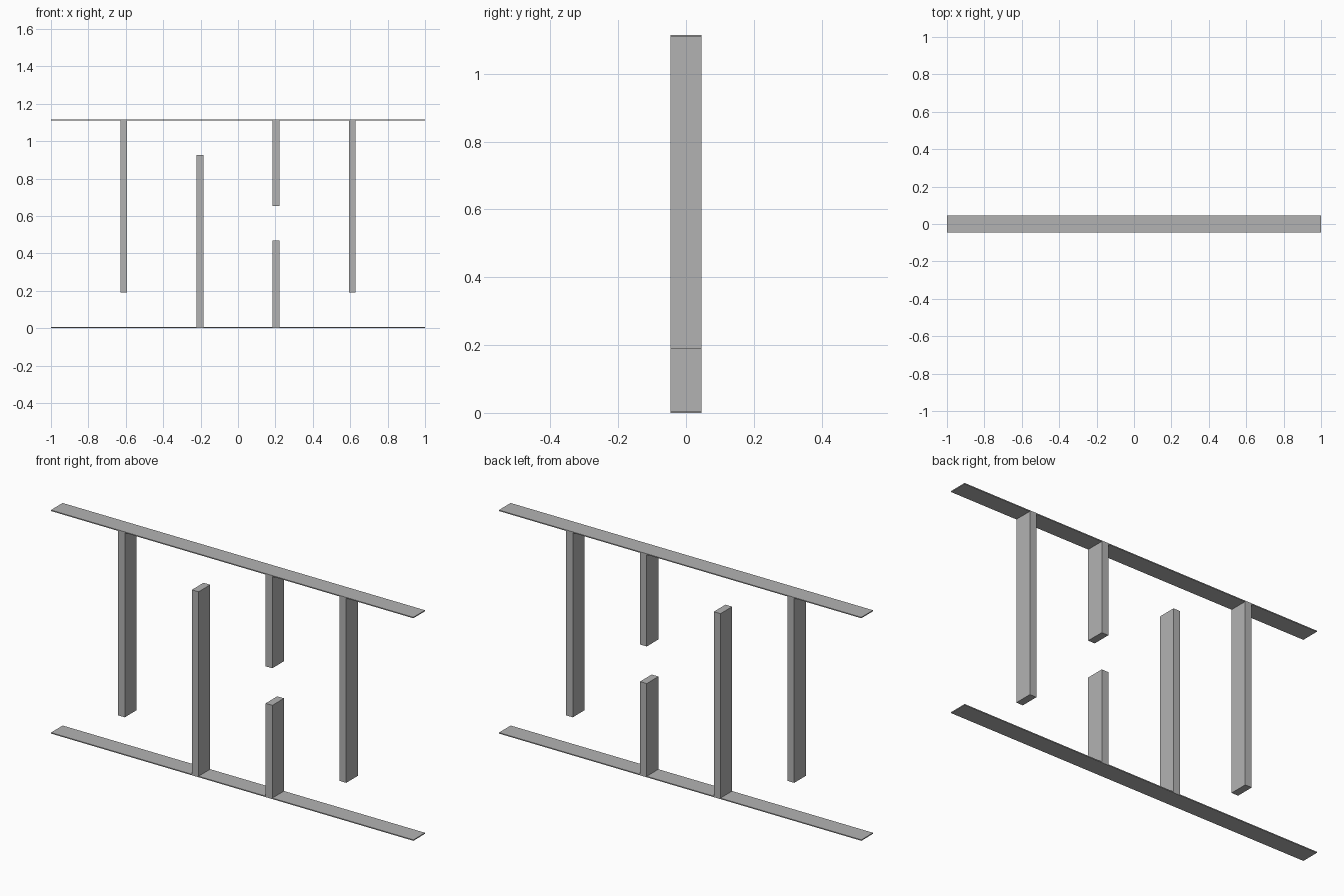
import bpy

default_cube = bpy.data.objects.get("Cube")
if default_cube:
    bpy.data.objects.remove(default_cube, do_unlink=True)

# Single grey finish
GREY = (0.45, 0.45, 0.45, 1.0)
grey = bpy.data.materials.new("plain grey")
grey.use_nodes = True
grey.diffuse_color = GREY
grey.node_tree.nodes["Principled BSDF"].inputs["Base Color"].default_value = GREY

HEIGHT = 1.115
DEPTH = 0.092
PLATE = 0.005
POST_WIDTH = 0.037
GAP = 0.19


def box(name, x, width, bottom, top):
    """Flat-sided block spanning the common depth."""
    bpy.ops.mesh.primitive_cube_add(size=1, location=(x, 0, (bottom + top) / 2))
    part = bpy.context.object
    part.name = name
    part.scale = (width, DEPTH, top - bottom)
    bpy.ops.object.transform_apply(location=False, rotation=False, scale=True)
    part.data.materials.append(grey)
    return part


# Thin floor and ceiling strips
ceiling = HEIGHT - PLATE
box("floor_strip", 0, 2, 0, PLATE)
box("ceiling_strip", 0, 2, ceiling, HEIGHT)

# Posts hanging from the ceiling or standing on the floor
box("outer_hanging_post_right", -0.611, POST_WIDTH, GAP, ceiling)
box("outer_hanging_post_left", 0.611, POST_WIDTH, GAP, ceiling)
box("standing_post", -0.204, POST_WIDTH, PLATE, HEIGHT - GAP)

# Split post with an opening in the middle
box("split_post_lower", 0.203, POST_WIDTH, PLATE, (HEIGHT - GAP) / 2 + 0.005)
box("split_post_upper", 0.203, POST_WIDTH, (HEIGHT + GAP) / 2, ceiling)
